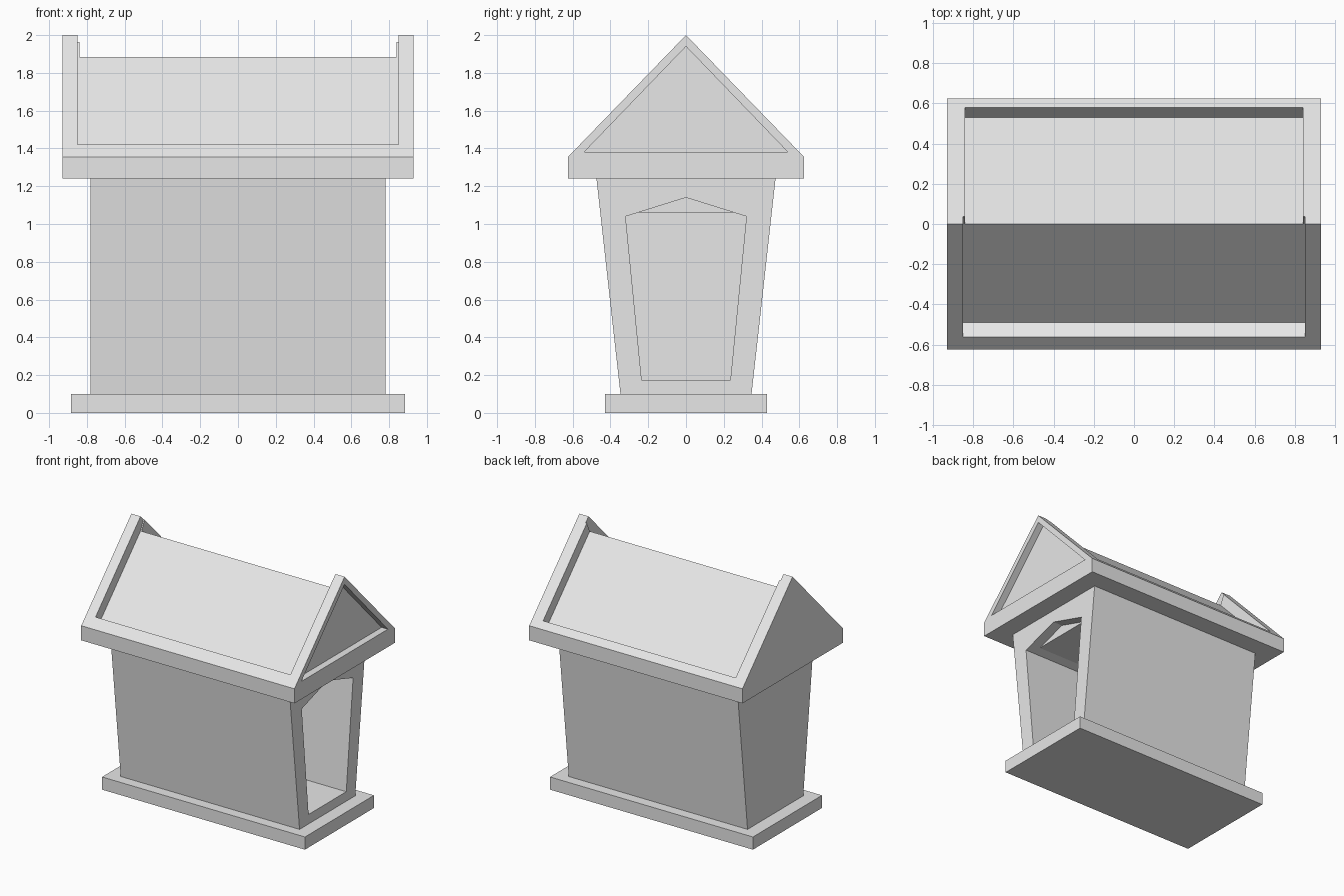
import bpy
import bmesh

if "Cube" in bpy.data.objects:
    bpy.data.objects.remove(bpy.data.objects["Cube"], do_unlink=True)

GREY = (0.8, 0.8, 0.8, 1.0)
grey = bpy.data.materials.new("light_grey")
grey.use_nodes = True
grey.diffuse_color = GREY
grey.node_tree.nodes["Principled BSDF"].inputs["Base Color"].default_value = GREY


def prism(name, profile, x0, x1):
    """Extrude a (y, z) profile along x."""
    bm = bmesh.new()
    face = bm.faces.new([bm.verts.new((x0, y, z)) for y, z in profile])
    new = bmesh.ops.extrude_face_region(bm, geom=[face])["geom"]
    verts = [v for v in new if isinstance(v, bmesh.types.BMVert)]
    bmesh.ops.translate(bm, verts=verts, vec=(x1 - x0, 0, 0))
    bmesh.ops.recalc_face_normals(bm, faces=bm.faces)
    mesh = bpy.data.meshes.new(name)
    bm.to_mesh(mesh)
    bm.free()
    mesh.materials.append(grey)
    obj = bpy.data.objects.new(name, mesh)
    bpy.context.collection.objects.link(obj)
    return obj


def cut(target, name, profile, x0, x1):
    """Subtract a hidden prism from the target."""
    cutter = prism(name, profile, x0, x1)
    cutter.hide_render = True
    cutter.hide_viewport = True
    cutter.display_type = "WIRE"
    mod = target.modifiers.new(name, "BOOLEAN")
    mod.operation = "DIFFERENCE"
    mod.solver = "EXACT"
    mod.object = cutter


def mirrored(half):
    """Close a half profile across y = 0."""
    return half + [(-y, z) for y, z in reversed(half) if y != 0]


# Base slab
prism("base", mirrored([(0.43, 0), (0.43, 0.1)]), -0.885, 0.885)

# Flared body with a hollow room and a peaked doorway at one end
body = prism("body", mirrored([(0.347, 0.1), (0.474, 1.24)]), -0.78, 0.78)
cut(body, "room_cutter",
    mirrored([(0.235, 0.175), (0.32, 1.04), (0.256, 1.06)]), -0.7, 0.9)
cut(body, "doorway_cutter",
    mirrored([(0.235, 0.175), (0.32, 1.04), (0, 1.14)]), 0.7, 0.9)

# Gabled roof with sunken slopes between raised end frames
roof = prism("roof", mirrored([(0.625, 1.24), (0.625, 1.355), (0, 2)]), -0.93, 0.93)
cut(roof, "front_slope_cutter",
    [(-0.49, 1.379), (0, 1.885), (0.1, 2.1), (-0.63, 2.1), (-0.63, 1.461)], -0.85, 0.85)
cut(roof, "back_slope_cutter",
    [(0.53, 1.338), (0, 1.885), (-0.1, 2.1), (0.63, 2.1), (0.63, 1.462)], -0.84, 0.84)

# Recessed triangle in the gable above the doorway
cut(roof, "gable_cutter", mirrored([(0.54, 1.38), (0, 1.94)]), 0.875, 1.0)
